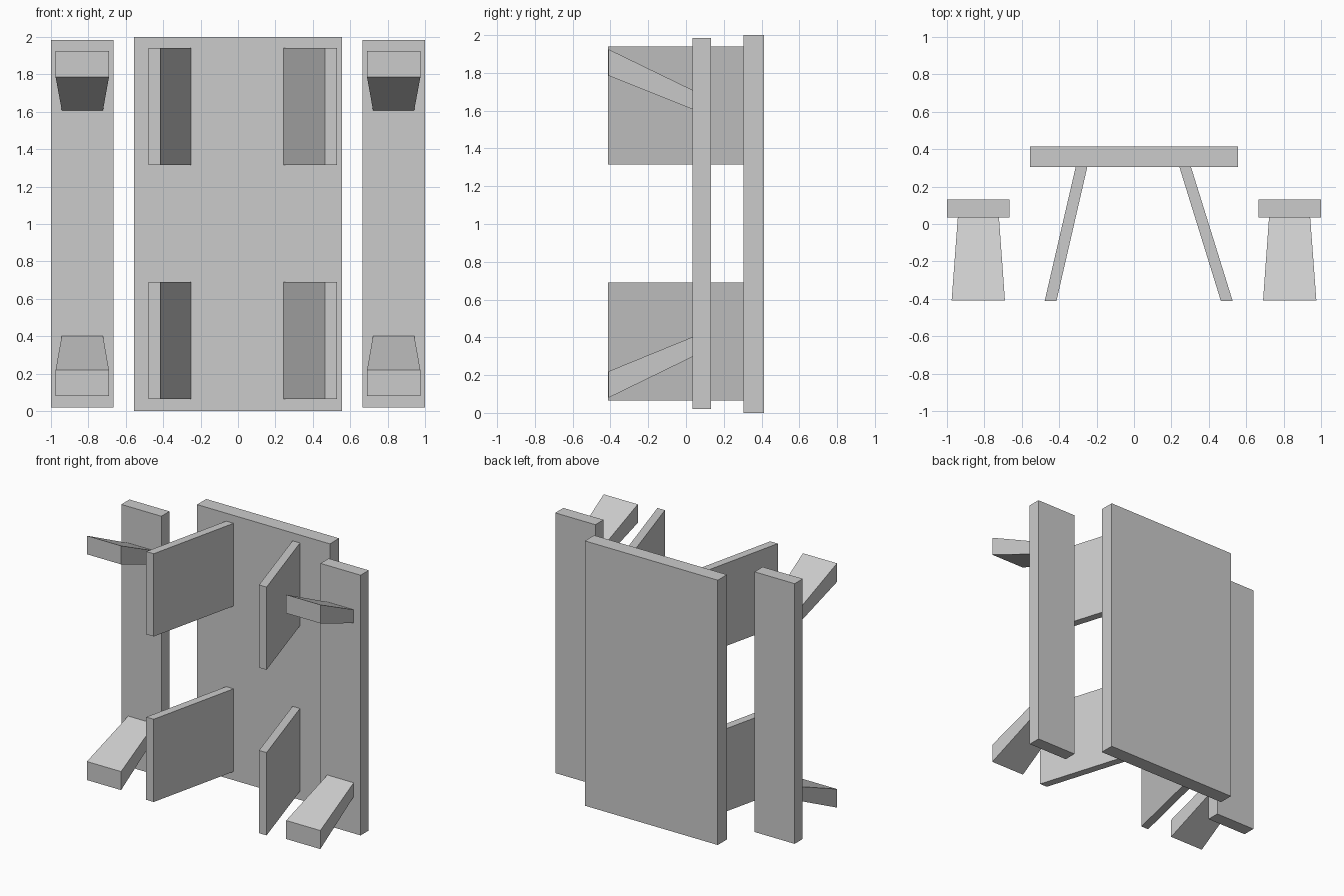
import bpy

if "Cube" in bpy.data.objects:
    bpy.data.objects.remove(bpy.data.objects["Cube"])


def taper(name, y0, foot, y1, head):
    """Six-sided board between two rectangles (xmin, xmax, zmin, zmax) at y0 and y1."""
    verts = []
    for y, (xa, xb, za, zb) in ((y0, foot), (y1, head)):
        verts += [(xa, y, za), (xb, y, za), (xb, y, zb), (xa, y, zb)]
    faces = [(0, 1, 2, 3), (7, 6, 5, 4)]
    faces += [(i, i + 4, (i + 1) % 4 + 4, (i + 1) % 4) for i in range(4)]
    mesh = bpy.data.meshes.new(name)
    mesh.from_pydata(verts, [], faces)
    ob = bpy.data.objects.new(name, mesh)
    bpy.context.collection.objects.link(ob)
    return ob


def board(name, y0, y1, rect):
    return taper(name, y0, rect, y1, rect)


def mirrored(ob):
    ob.modifiers.new("mirror", 'MIRROR').use_axis[0] = True


# Table top, standing on its end
board("table_top", 0.304, 0.414, (-0.555, 0.555, 0.0, 2.0))

# Splayed panel legs; the right pair leans out more than the left
for end, z0, z1 in (("lower", 0.065, 0.69), ("upper", 1.315, 1.94)):
    taper(f"table_leg_left_{end}", -0.413, (-0.478, -0.415, z0, z1),
          0.304, (-0.312, -0.25, z0, z1))
    taper(f"table_leg_right_{end}", -0.413, (0.465, 0.528, z0, z1),
          0.304, (0.243, 0.305, z0, z1))

# Pair of benches
mirrored(board("bench_seats", 0.035, 0.132, (0.665, 1.0, 0.02, 1.985)))

# Slanted bench legs, wider and thicker at the foot
mirrored(taper("bench_legs_lower", -0.41, (0.69, 0.975, 0.08, 0.22),
               0.035, (0.722, 0.942, 0.297, 0.402)))
mirrored(taper("bench_legs_upper", -0.41, (0.69, 0.975, 1.785, 1.925),
               0.035, (0.722, 0.942, 1.607, 1.709)))
